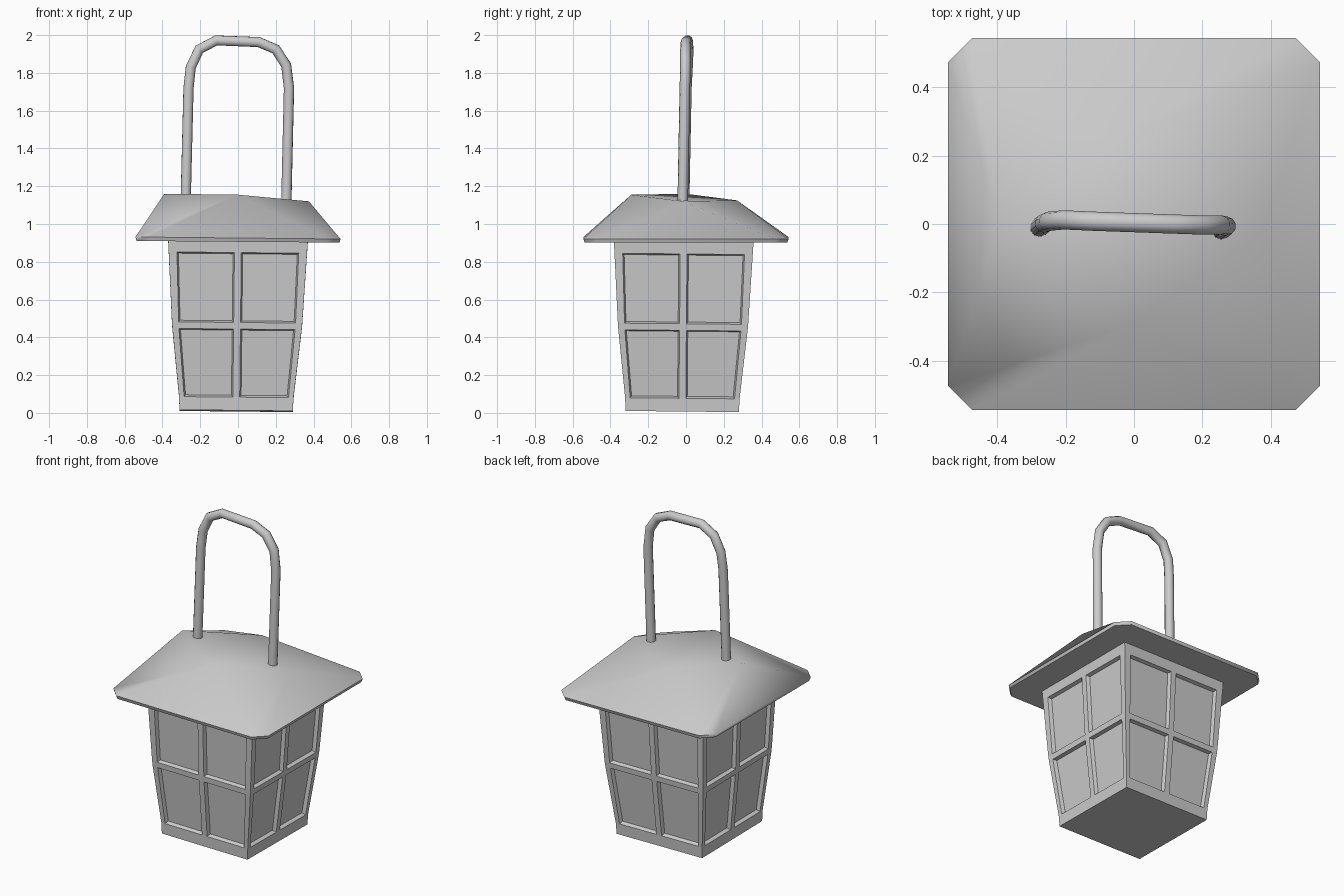
import bpy, bmesh, math
from mathutils import Vector

if "Cube" in bpy.data.objects:
    bpy.data.objects.remove(bpy.data.objects["Cube"])


def add_mesh(name, bm):
    bmesh.ops.recalc_face_normals(bm, faces=bm.faces[:])
    mesh = bpy.data.meshes.new(name)
    bm.to_mesh(mesh)
    bm.free()
    obj = bpy.data.objects.new(name, mesh)
    bpy.context.collection.objects.link(obj)
    return obj


def smooth(obj, angle):
    bpy.ops.object.select_all(action='DESELECT')
    obj.select_set(True)
    bpy.context.view_layer.objects.active = obj
    bpy.ops.object.shade_smooth_by_angle(angle=math.radians(angle))


# Lantern body: tapered square with a four-pane window grid on each side
# Each row: height, half width
rows = [(0.01, 0.30), (0.08, 0.303), (0.44, 0.342), (0.475, 0.345),
        (0.845, 0.366), (0.915, 0.37)]
bm = bmesh.new()
panes = []
for side in range(4):
    c, s = round(math.cos(side * math.pi / 2)), round(math.sin(side * math.pi / 2))
    grid = []
    for z, h in rows:
        t = z / 0.915
        cx, cy = -0.01 + 0.01 * t, -0.02 + 0.008 * t
        edge = h - (0.025 + 0.02 * t)
        line = []
        for u in (-h, -edge, -0.018, 0.018, edge, h):
            x, y = u * c + h * s + cx, u * s - h * c + cy
            line.append(bm.verts.new((x, y, z - 0.01 * (x + y))))
        grid.append(line)
    for r in range(5):
        for k in range(5):
            f = bm.faces.new((grid[r][k], grid[r][k + 1],
                              grid[r + 1][k + 1], grid[r + 1][k]))
            if r in (1, 3) and k in (1, 3):
                panes.append(f)
bmesh.ops.remove_doubles(bm, verts=bm.verts[:], dist=0.0005)
bmesh.ops.holes_fill(bm, edges=[e for e in bm.edges if e.is_boundary], sides=0)
bmesh.ops.recalc_face_normals(bm, faces=bm.faces[:])
bmesh.ops.inset_individual(bm, faces=panes, thickness=0.011, depth=-0.022)
add_mesh("lantern_body", bm)

# Roof: chamfered square rim rising to a slightly tilted diamond top
bm = bmesh.new()
a, b = 0.543, 0.473
outline = [(-b, -a), (b, -a), (a, -b), (a, b), (b, a), (-b, a), (-a, b), (-a, -b)]
low = [bm.verts.new((x * 0.99, y * 0.99, 0.906 - 0.008 * x)) for x, y in outline]
rim = [bm.verts.new((x, y, 0.926 - 0.01 * x)) for x, y in outline]
top = [bm.verts.new(p) for p in ((0.0, -0.29, 1.155), (0.375, -0.015, 1.12),
                                 (-0.02, 0.27, 1.125), (-0.39, 0.0, 1.16))]
bm.faces.new(low)
bm.faces.new(top)
for i in range(8):
    j = (i + 1) % 8
    bm.faces.new((low[i], low[j], rim[j], rim[i]))
for i in range(4):
    n, p, q = (i + 1) % 4, 2 * i, 2 * i + 1
    bm.faces.new((rim[p], rim[q], top[i]))
    bm.faces.new((rim[q], rim[(q + 1) % 8], top[n], top[i]))
smooth(add_mesh("roof", bm), 55)

# Handle: round bar bent into an arch
path = [(-0.277, -0.01, 1.12), (-0.262, 0.002, 1.72), (-0.25, 0.008, 1.83),
        (-0.205, 0.012, 1.925), (-0.115, 0.008, 1.972), (0.11, 0.0, 1.963),
        (0.2, -0.003, 1.925), (0.255, -0.003, 1.84), (0.27, -0.006, 1.72),
        (0.255, -0.018, 1.08)]
curve = bpy.data.curves.new("handle", 'CURVE')
curve.dimensions = '3D'
curve.bevel_depth = 0.028
curve.bevel_resolution = 3
curve.use_fill_caps = True
spline = curve.splines.new('POLY')
spline.points.add(len(path) - 1)
for pt, co in zip(spline.points, path):
    pt.co = (*co, 1)
handle = bpy.data.objects.new("handle", curve)
bpy.context.collection.objects.link(handle)
bpy.ops.object.select_all(action='DESELECT')
handle.select_set(True)
bpy.context.view_layer.objects.active = handle
bpy.ops.object.convert(target='MESH')
smooth(bpy.context.view_layer.objects.active, 50)
